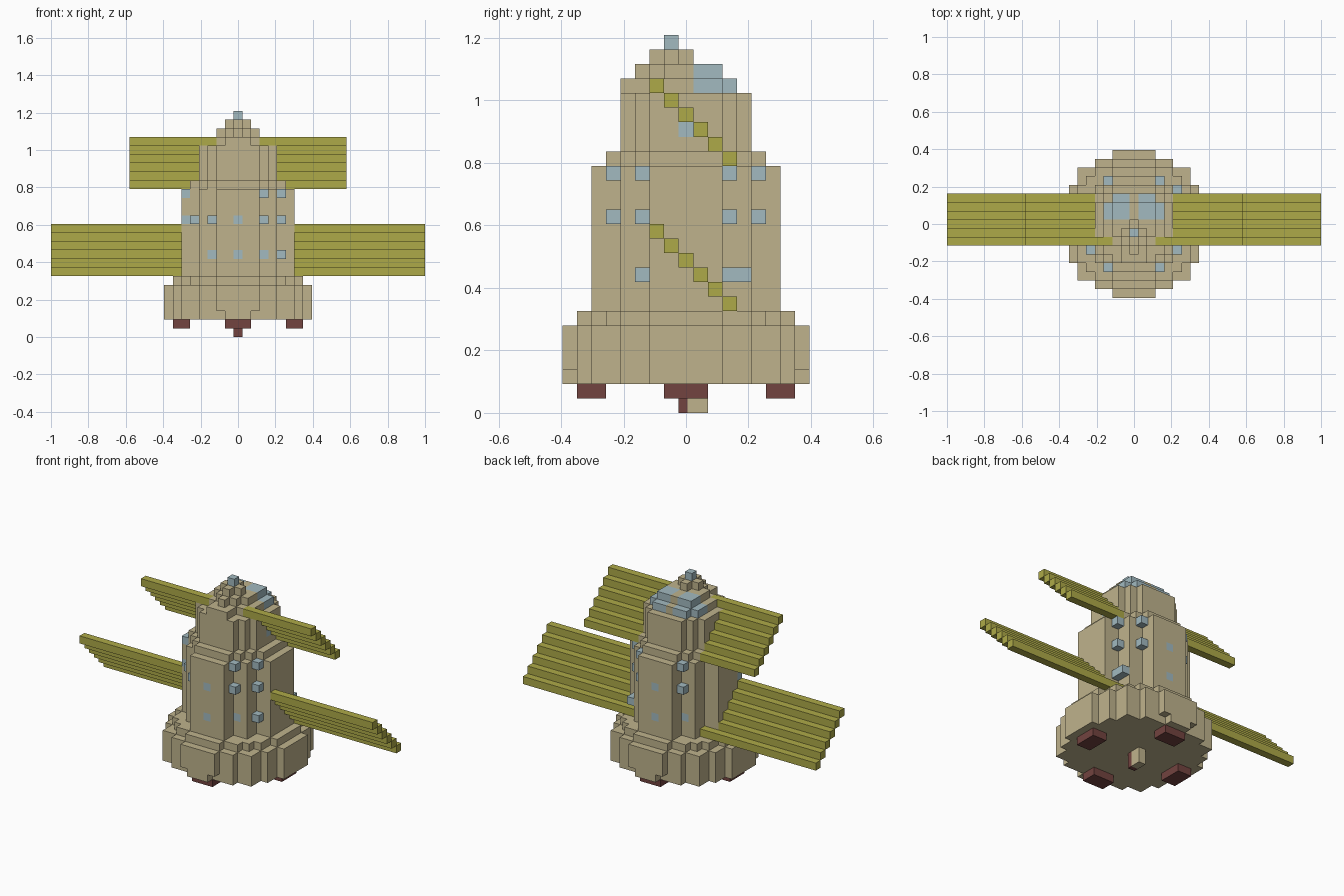
import bpy
import bmesh
from mathutils import Vector

if "Cube" in bpy.data.objects:
    bpy.data.objects.remove(bpy.data.objects["Cube"])

U = 2 / 43  # block size


def material(name, r, g, b):
    m = bpy.data.materials.new(name)
    m.diffuse_color = (r, g, b, 1)
    m.use_nodes = True
    bsdf = next(n for n in m.node_tree.nodes if n.type == 'BSDF_PRINCIPLED')
    bsdf.inputs["Base Color"].default_value = (r, g, b, 1)
    return m


MATS = [material("hull_tan", .52, .45, .265),
        material("panel_olive", .42, .40, .065),
        material("glass_blue", .36, .49, .53),
        material("nozzle_red", .17, .056, .05)]
TAN, OLIVE, BLUE, RED = range(4)

owner = {}   # block -> (part name, colour)


def put(part, colour, xs, ys, zs):
    for x in xs:
        for y in ys:
            for z in zs:
                owner[x, y, z] = (part, colour)


def span(a, b):
    return range(a, b + 1)


def disc(part, widths, zs):
    # half width of each row, counted outwards from the middle row
    for y, w in enumerate(widths):
        for s in (-1, 1):
            put(part, TAN, span(-w, w), [s * y], zs)


# stepped wings, running through the hull
for part, reach, top in (("lower_wings", 21, 12), ("upper_wings", 12, 22)):
    for step in range(6):
        put(part, OLIVE, span(-reach, reach), [step - 2], [top - step])

# engine nozzles
for s in (-1, 1):
    put("nozzles", RED, [6 * s, 7 * s], span(-1, 1), [1])
    put("nozzles", RED, span(-1, 1), [6 * s, 7 * s], [1])

# base skirt, with its bottom row narrower at front and back
disc("base_skirt", (8, 8, 8, 7, 7, 6, 6, 4, 1), [2])
disc("base_skirt", (8, 8, 8, 7, 7, 6, 6, 4, 2), span(3, 5))
disc("base_shoulder", (7, 7, 7, 6, 6, 5, 4, 2), [6])

# main tower
disc("tower", (6, 6, 6, 4, 4, 2, 2), span(7, 16))
disc("tower_collar", (5, 5, 5, 4, 3, 2), [17])

# upper tower and nose
disc("upper_tower", (4, 4, 4, 3, 2), span(18, 21))
disc("nose", (3, 3, 2, 1), [22])
put("nose", TAN, span(-1, 1), [-4], [22])
disc("nose", (2, 2, 1), [23])
put("nose", TAN, [0], [-3], [23])
put("nose", TAN, span(-1, 1), [-1], [24])
put("nose", TAN, [0], span(-2, 0), [24])
put("antenna", BLUE, [0], [-1], [25])

# cockpit glass on the back of the nose, split by a middle bar
for s in (-1, 1):
    put("cockpit_glass", BLUE, [s, 2 * s], [1, 2], [22, 23])
    put("cockpit_glass", BLUE, [s, 2 * s], [3], [22])
    put("cockpit_glass", BLUE, [3 * s], [1, 2], [22])
    put("windows", BLUE, [4 * s], [0], [19])

# small windows in the tower corners and middle faces
for z in (13, 16):
    for s in (-1, 1):
        put("windows", BLUE, [3], [5 * s], [z])
        put("windows", BLUE, [5], [3 * s], [z])
    put("windows", BLUE, [-6], [-2], [z])
    put("windows", BLUE, [-3], [5], [z])
put("windows", BLUE, [-5], [-3], [13])
put("windows", BLUE, [-3], [-5], [13])
put("windows", BLUE, [0], [-6, 6], [9, 13])
put("windows", BLUE, [-3, 3], [-4], [9])
put("windows", BLUE, [5], [-3, 3, 4], [9])
put("windows", BLUE, [-3], [4], [9])


def link(name, bm):
    me = bpy.data.meshes.new(name)
    bm.to_mesh(me)
    bm.free()
    for m in MATS:
        me.materials.append(m)
    bpy.context.collection.objects.link(bpy.data.objects.new(name, me))


def build(part):
    # keep only the outer faces of the blocks, then merge flat areas
    bm = bmesh.new()
    for cell, (name, colour) in owner.items():
        if name != part:
            continue
        centre = Vector(cell) + Vector((0, 0, .5))
        for axis in range(3):
            for s in (-1, 1):
                n = Vector((0, 0, 0))
                n[axis] = s
                if tuple(int(c + d) for c, d in zip(cell, n)) in owner:
                    continue
                a = Vector((0, 0, 0))
                a[(axis + 1) % 3] = .5
                b = n.cross(a)
                mid = centre + n / 2
                corners = (mid - a - b, mid + a - b, mid + a + b, mid - a + b)
                f = bm.faces.new([bm.verts.new(p * U) for p in corners])
                f.material_index = colour
    bmesh.ops.remove_doubles(bm, verts=bm.verts, dist=U / 100)
    bmesh.ops.dissolve_limit(bm, angle_limit=.01, verts=bm.verts,
                             edges=bm.edges, delimit={'MATERIAL'})
    link(part, bm)


for part in sorted({name for name, _ in owner.values()}):
    build(part)

# short peg under the base, red at the front and tan behind
for name, colour, y0, y1, top in (("peg_front", RED, -.5, .1, 2),
                                  ("peg_back", TAN, .1, 1.5, 2)):
    bm = bmesh.new()
    bmesh.ops.create_cube(bm, size=1)
    for v in bm.verts:
        v.co = Vector((v.co.x, y1 if v.co.y > 0 else y0,
                       top if v.co.z > 0 else 0)) * U
    for f in bm.faces:
        f.material_index = colour
    link(name, bm)
